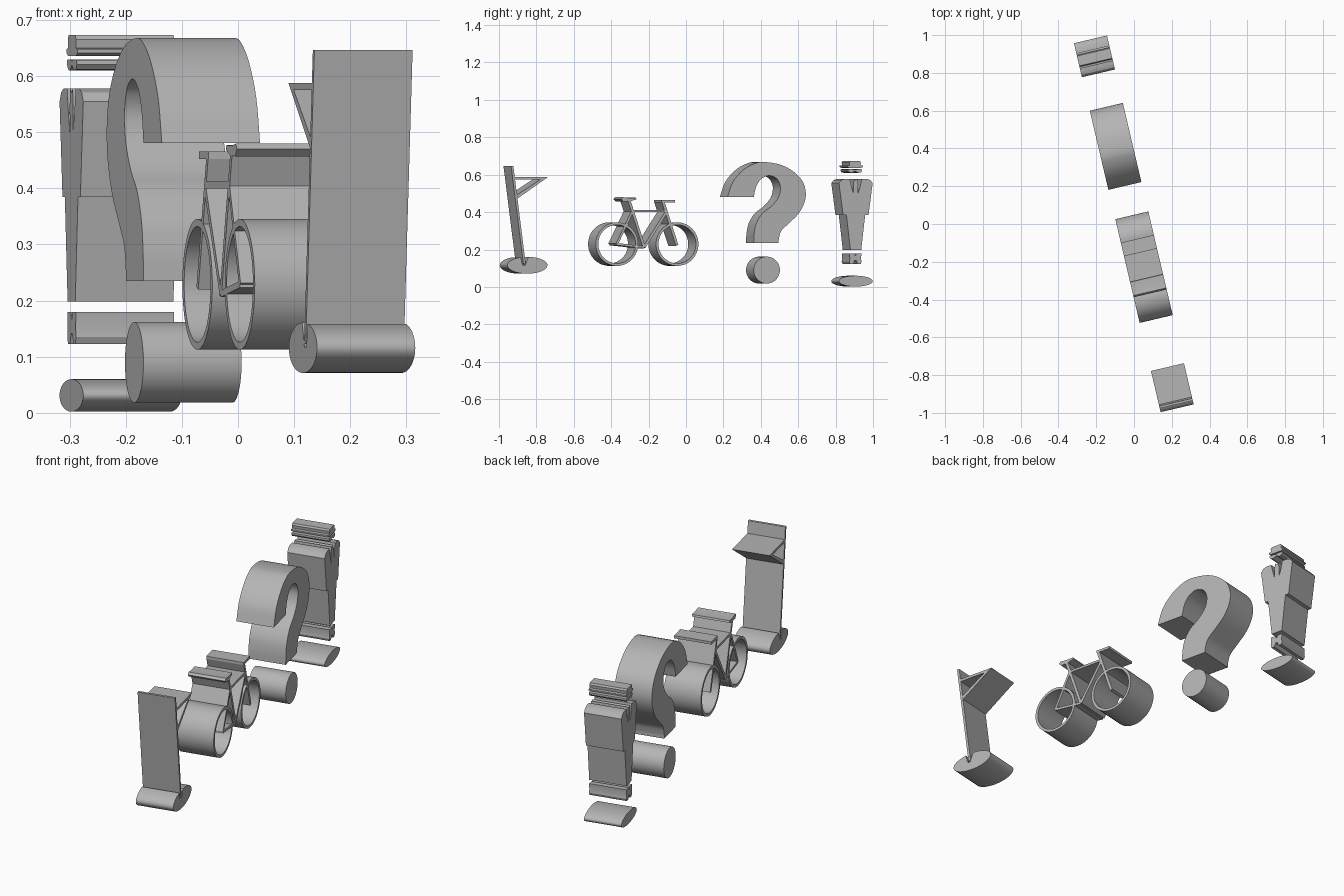
import bpy, bmesh, math
from mathutils import Vector

cube = bpy.data.objects.get("Cube")
if cube:
    bpy.data.objects.remove(cube, do_unlink=True)

gray = bpy.data.materials.new("plain_gray")
gray.use_nodes = True
GRAY = (0.46, 0.46, 0.46, 1)
gray.diffuse_color = GRAY
gray.node_tree.nodes["Principled BSDF"].inputs["Base Color"].default_value = GRAY

# All signs share one slanted plane and one extrusion depth
SLOPE, OFFSET = 0.235, 0.0915
DEPTH = Vector((-0.175, -0.041, 0))


def on_plane(p):
    return (OFFSET - SLOPE * p[0], p[0], p[1])


def extrude(name, outer, hole=None):
    """Extrude an outline (y, z), optionally with a hole of equal point count."""
    bm = bmesh.new()
    a = [bm.verts.new(on_plane(p)) for p in outer]
    if hole:
        b = [bm.verts.new(on_plane(p)) for p in hole]
        n = len(a)
        for i in range(n):
            j = (i + 1) % n
            bm.faces.new((a[i], a[j], b[j], b[i]))
    else:
        bm.faces.new(a)
    res = bmesh.ops.extrude_face_region(bm, geom=bm.faces[:], use_keep_orig=True)
    moved = [v for v in res["geom"] if isinstance(v, bmesh.types.BMVert)]
    bmesh.ops.translate(bm, verts=moved, vec=DEPTH)
    bmesh.ops.recalc_face_normals(bm, faces=bm.faces[:])
    mesh = bpy.data.meshes.new(name)
    bm.to_mesh(mesh)
    bm.free()
    mesh.materials.append(gray)
    ob = bpy.data.objects.new(name, mesh)
    bpy.context.collection.objects.link(ob)
    bpy.ops.object.select_all(action="DESELECT")
    ob.select_set(True)
    bpy.context.view_layer.objects.active = ob
    bpy.ops.object.shade_smooth_by_angle(angle=math.radians(30))
    return ob


def ellipse(y, z, ry, rz, n=64, start=0.0, sweep=math.tau):
    steps = n if sweep == math.tau else n - 1
    return [(y + ry * math.cos(start + sweep * i / steps),
             z + rz * math.sin(start + sweep * i / steps)) for i in range(n)]


def smooth(points, steps=5):
    """Curve through the points (Catmull-Rom)."""
    pts = [Vector(p) for p in points]
    pts = [2 * pts[0] - pts[1]] + pts + [2 * pts[-1] - pts[-2]]
    out = []
    for p, q, r, s in zip(pts, pts[1:], pts[2:], pts[3:]):
        for k in range(steps):
            t = k / steps
            out.append(0.5 * (2 * q + (r - p) * t + (2 * p - 5 * q + 4 * r - s) * t * t
                              + (3 * q - p - 3 * r + s) * t ** 3))
    return out + [pts[-2]]


def bar(name, p, q, width=0.014):
    p, q = Vector(p), Vector(q)
    d = (q - p).normalized() * width / 2
    side = Vector((-d.y, d.x))
    extrude(name, [p - side, q - side, q + side, p + side])


def mirrored(name, center, half):
    """Outline symmetric about a vertical line; half runs top to bottom."""
    right = [(center + d, z) for d, z in half]
    left = [(center - d, z) for d, z in reversed(half) if d > 0]
    extrude(name, right + left)


# Question mark
outer = smooth([(.222, .481), (.25, .56), (.30, .62), (.355, .655), (.41, .668),
                (.50, .655), (.57, .62), (.62, .57), (.64, .51), (.633, .45),
                (.60, .39), (.55, .34), (.51, .30), (.497, .26), (.495, .235)])
inner = smooth([(.362, .235), (.365, .29), (.378, .345), (.41, .395), (.455, .43),
                (.492, .475), (.505, .52), (.50, .555), (.48, .583), (.44, .595),
                (.40, .575), (.375, .535), (.362, .481)])
extrude("question_hook", outer + inner)
extrude("question_dot", ellipse(.432, .09, .07, .072))

# Suited figure
MAN = .908
mirrored("suit_body", MAN, [
    (0, .57), (.009, .578), (.013, .55), (.012, .498), (.024, .54), (.032, .578),
    (.06, .578), (.078, .571), (.09, .555), (.068, .385), (.05, .385), (.029, .198)])
mirrored("bowler_hat", MAN - .004, [
    (0, .673), (.026, .673), (.031, .665), (.029, .65), (.041, .648), (.041, .641),
    (.03, .636)])
mirrored("glasses", MAN - .004, [
    (0, .627), (.02, .63), (.036, .629), (.037, .621), (.03, .612), (.018, .61),
    (.008, .614), (0, .62)])
mirrored("shoes", MAN - .002, [
    (0, .165), (.006, .18), (.032, .18), (.03, .15), (.033, .135), (.028, .123),
    (.012, .123), (.005, .14), (0, .142)])
extrude("figure_shadow", ellipse(MAN, .031, .09, .029))

# Bicycle wheels
REAR, FRONT, HUB = -.369, -.047, .229
for name, y in (("rear_wheel", REAR), ("front_wheel", FRONT)):
    extrude(name, ellipse(y, HUB, .1135, .1165), ellipse(y, HUB, .1, .103))

# Bicycle frame
crank, seat_top, head = (-.223, .212), (-.303, .46), (-.122, .455)
seat_joint, head_joint = (-.285, .406), (-.105, .4)
bar("seat_tube", seat_top, crank)
bar("top_tube", seat_joint, (-.108, .406), .012)
bar("down_tube", head_joint, crank)
bar("chain_stay", (REAR, HUB), crank, .012)
bar("seat_stay", (REAR, HUB), seat_joint, .012)
bar("fork", head, (FRONT, .222))
bar("handlebar", (-.13, .459), (-.058, .459), .013)
extrude("saddle", [(-.347, .47), (-.338, .48), (-.31, .476), (-.267, .477),
                   (-.264, .468), (-.295, .459), (-.335, .457)])

# Flag, pole and green with a slot for the pole
gap = 0.2
rim = ellipse(-.848, .116, .107, .045, 64, math.pi / 2 + .34, math.tau - .4)
extrude("putting_green", rim + [(-.852, .138), (-.858, .119), (-.866, .115),
                                (-.874, .119), (-.879, .138)])
extrude("flag_pole", [(-.935, .647), (-.923, .647), (-.857, .123), (-.869, .123)])
extrude("flag", [(-.92, .588), (-.737, .588), (-.9, .473)],
        [(-.914, .575), (-.778, .575), (-.904, .492)])
